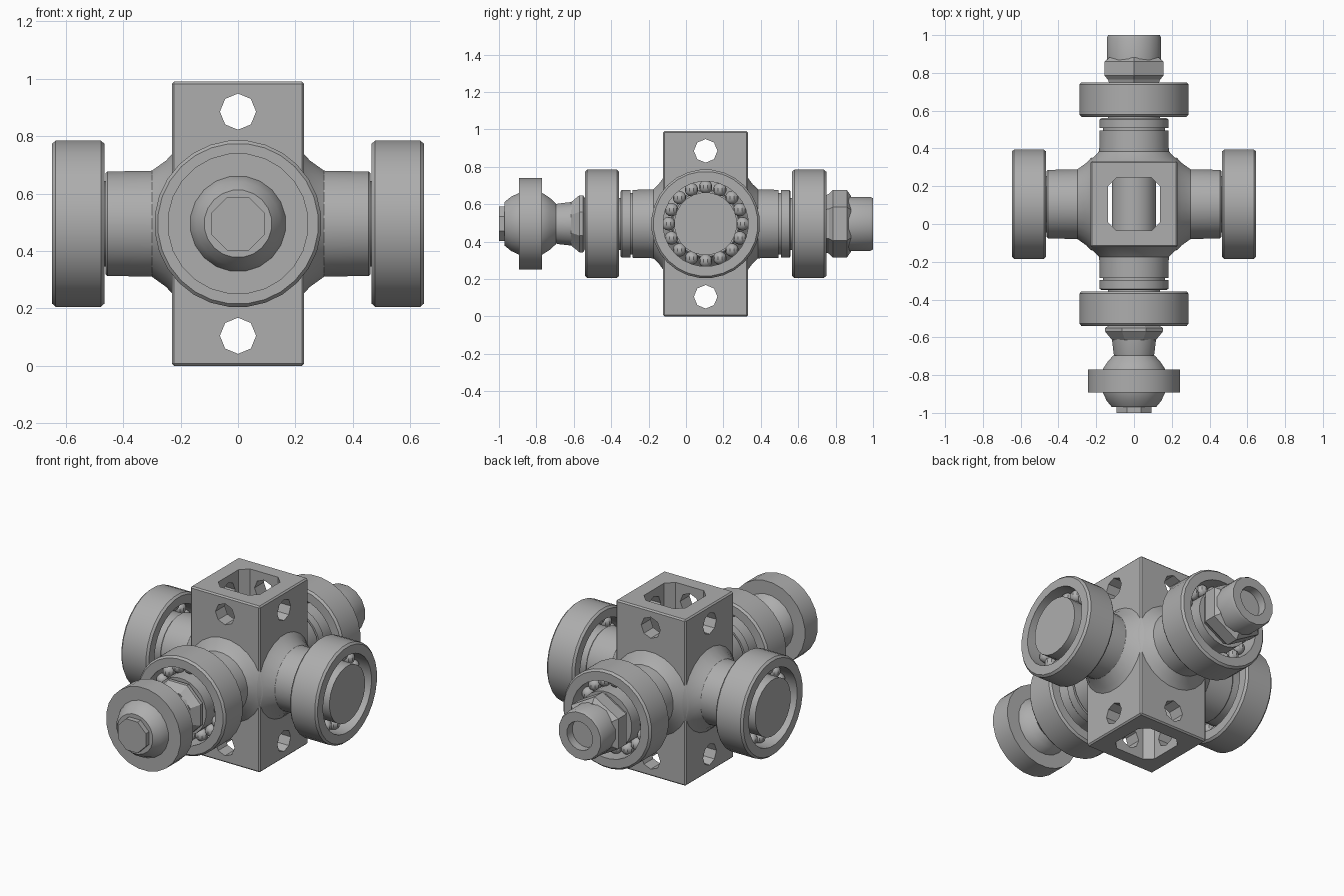
import bpy, bmesh, math
from mathutils import Vector, Matrix

if "Cube" in bpy.data.objects:
    bpy.data.objects.remove(bpy.data.objects["Cube"])

CY, CZ = 0.105, 0.495          # block centre in y, arm axis height
metal = bpy.data.materials.new("grey_metal")
metal.diffuse_color = (0.42, 0.42, 0.42, 1)
metal.use_nodes = True
metal.node_tree.nodes["Principled BSDF"].inputs["Base Color"].default_value = metal.diffuse_color


def finish(name, bm, smooth=True):
    bmesh.ops.remove_doubles(bm, verts=bm.verts, dist=1e-5)
    bmesh.ops.recalc_face_normals(bm, faces=bm.faces)
    me = bpy.data.meshes.new(name)
    bm.to_mesh(me)
    bm.free()
    me.materials.append(metal)
    ob = bpy.data.objects.new(name, me)
    bpy.context.collection.objects.link(ob)
    if smooth:
        bpy.ops.object.select_all(action='DESELECT')
        bpy.context.view_layer.objects.active = ob
        ob.select_set(True)
        bpy.ops.object.shade_smooth_by_angle(angle=math.radians(32))
    return ob


def place(axis, t, r, a):
    """Point at distance t along the arm axis, radius r, angle a."""
    c, s = r * math.cos(a), r * math.sin(a)
    return Vector((t, CY + c, CZ + s)) if axis == 'x' else Vector((c, t, CZ + s))


def lathe(name, axis, profile, segs=24, closed=False, smooth=True):
    """Revolve (t, r) points round an arm axis."""
    bm = bmesh.new()
    rows = [[bm.verts.new(place(axis, t, r, 2 * math.pi * (i + 0.5) / segs))
             for i in range(segs)] for t, r in profile]
    pairs = list(zip(rows, rows[1:])) + ([(rows[-1], rows[0])] if closed else [])
    for a, b in pairs:
        for i in range(segs):
            j = (i + 1) % segs
            bm.faces.new((a[i], a[j], b[j], b[i]))
    return finish(name, bm, smooth)


def box(name, size, bevel, vertical_only=False):
    bm = bmesh.new()
    bmesh.ops.create_cube(bm, size=1, matrix=Matrix.Translation((0, CY, CZ)) @ Matrix.Diagonal((*size, 1)))
    edges = [e for e in bm.edges if not vertical_only
             or abs(e.verts[0].co.z - e.verts[1].co.z) > 0.1]
    bmesh.ops.bevel(bm, geom=edges, offset=bevel, segments=1, affect='EDGES')
    return finish(name, bm, False)


# hub block with vertical slot and four cross holes
block = box("hub_block", (0.46, 0.455, 0.99), 0.008)
cutters = [box("slot_cutter", (0.275, 0.28, 1.4), 0.045, True)]
for z in (0.105, 0.885):
    for rot in (Matrix.Rotation(math.pi / 2, 4, 'X'), Matrix.Rotation(math.pi / 2, 4, 'Y')):
        bm = bmesh.new()
        bmesh.ops.create_cone(bm, cap_ends=True, segments=8, radius1=0.063, radius2=0.063,
                              depth=1, matrix=Matrix.Translation((0, CY, z)) @ rot)
        cutters.append(finish("hole_cutter", bm, False))
for c in cutters:
    m = block.modifiers.new("cut", 'BOOLEAN')
    m.operation, m.solver, m.object = 'DIFFERENCE', 'EXACT', c
bpy.context.view_layer.update()
cut = bpy.data.meshes.new_from_object(block.evaluated_get(bpy.context.evaluated_depsgraph_get()))
block.modifiers.clear()
block.data = cut
for c in cutters:
    bpy.data.objects.remove(c)


def bearing(side, axis, t0, t1):
    """Outer ring, inner race and rolling balls between t0 and t1."""
    b = 0.012 if t1 > t0 else -0.012
    lathe(side + "_bearing_ring", axis, [(t0, 0.228), (t0, 0.28), (t0 + b, 0.291),
          (t1 - b, 0.291), (t1, 0.28), (t1, 0.228)], 28, True)
    lathe(side + "_bearing_race", axis, [(t0, 0), (t0, 0.168), (t1, 0.168), (t1, 0)])
    bm = bmesh.new()
    for i in range(16):
        p = place(axis, (t0 + t1) / 2, 0.198, 2 * math.pi * i / 16)
        bmesh.ops.create_uvsphere(bm, u_segments=10, v_segments=7, radius=0.036,
                                  matrix=Matrix.Translation(p))
    finish(side + "_bearing_balls", bm)


# side arms with flared roots
for side, s in (("left", -1), ("right", 1)):
    lathe(side + "_arm", 'x', [(s * t, r) for t, r in
          ((0.225, 0), (0.225, 0.25), (0.25, 0.222), (0.30, 0.186), (0.455, 0.183),
           (0.462, 0.176), (0.462, 0.15), (0.48, 0.15), (0.48, 0))])
    bearing(side, 'x', s * 0.465, s * 0.647)

# front and back arms with retaining collar and bearing
for side, s in (("front", -1), ("back", 1)):
    lathe(side + "_arm", 'y', [(CY + s * t, r) for t, r in
          ((0.225, 0), (0.225, 0.25), (0.25, 0.215), (0.28, 0.186), (0.39, 0.183),
           (0.39, 0.165), (0.402, 0.165), (0.402, 0.183), (0.448, 0.183),
           (0.455, 0.174), (0.455, 0.14), (0.48, 0.14), (0.48, 0))])
    bearing(side, 'y', CY + s * 0.462, CY + s * 0.645)

# shaft passing through the hub
lathe("centre_shaft", 'y', [(-0.13, 0), (-0.13, 0.12), (0.34, 0.12), (0.34, 0)], 16)

# back nut and hollow threaded end
lathe("back_nut", 'y', [(0.74, 0), (0.74, 0.15), (0.765, 0.16), (0.785, 0.18),
      (0.86, 0.18), (0.882, 0.15), (0.882, 0)], 6, smooth=False)
lathe("back_stud", 'y', [(0.86, 0), (0.86, 0.147), (0.985, 0.147), (1.0, 0.14),
      (1.0, 0.085), (0.95, 0.085), (0.95, 0)], 16)

# front nut, neck, ball joint and its ring
lathe("front_nut", 'y', [(-0.53, 0), (-0.53, 0.13), (-0.55, 0.165), (-0.57, 0.165),
      (-0.615, 0.125), (-0.615, 0)], 8, smooth=False)
lathe("front_neck", 'y', [(-0.60, 0), (-0.60, 0.122), (-0.685, 0.112), (-0.72, 0.10), (-0.72, 0)], 12)
lathe("joint_ball", 'y', [(-0.695, 0), (-0.695, 0.11), (-0.73, 0.142), (-0.77, 0.168), (-0.83, 0.178),
      (-0.89, 0.168), (-0.935, 0.147), (-0.97, 0.118), (-0.97, 0)], 20)
lathe("joint_ring", 'y', [(-0.77, 0.165), (-0.77, 0.246), (-0.892, 0.246), (-0.892, 0.165)], 24, True)
lathe("joint_tip", 'y', [(-0.96, 0), (-0.96, 0.1), (-1.0, 0.1), (-1.0, 0)], 8, smooth=False)
